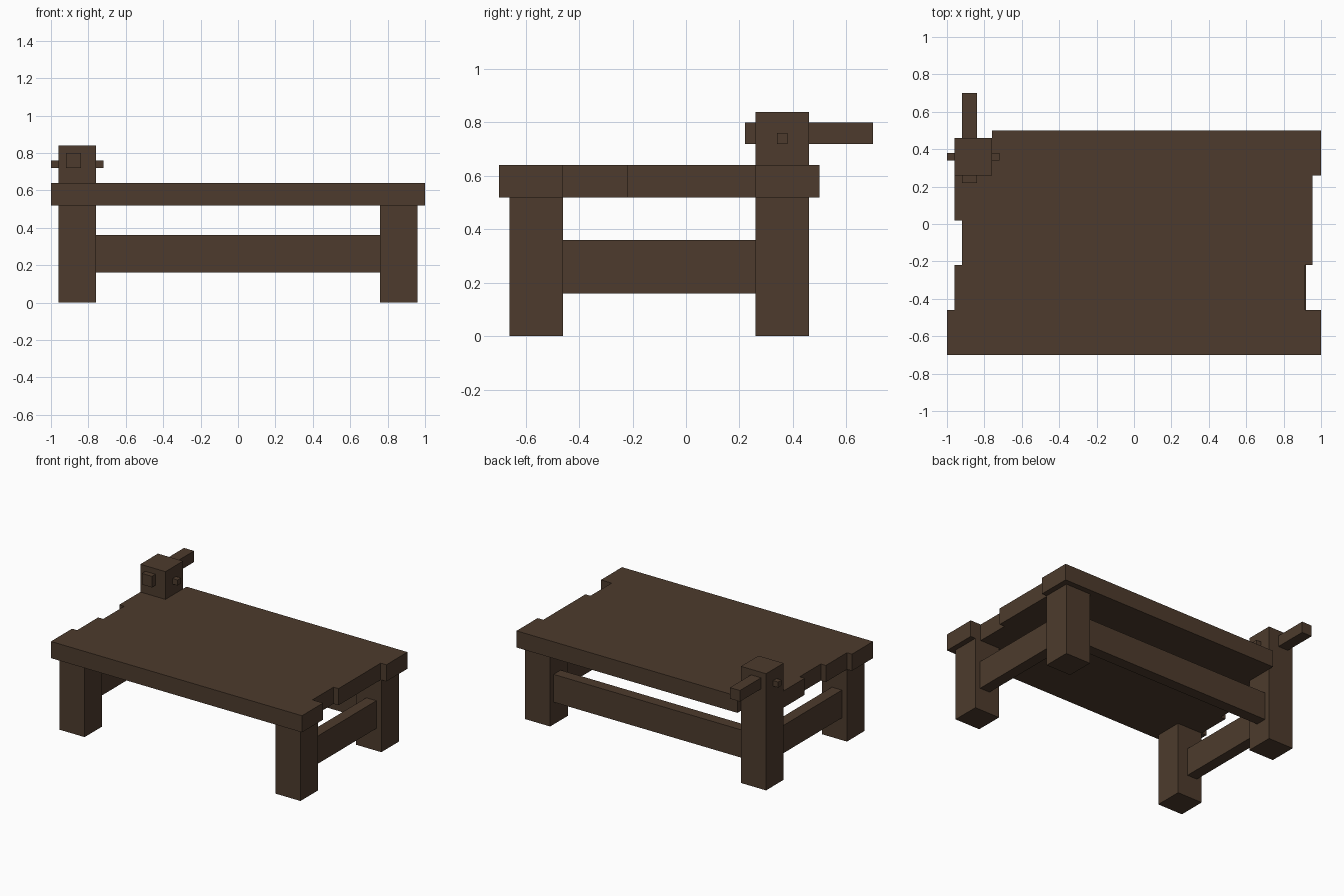
import bpy

cube = bpy.data.objects.get("Cube")
if cube:
    bpy.data.objects.remove(cube, do_unlink=True)

wood = bpy.data.materials.new("dark_brown_wood")
wood.use_nodes = True
colour = (0.075, 0.044, 0.026, 1)
wood.diffuse_color = colour
bsdf = wood.node_tree.nodes["Principled BSDF"]
bsdf.inputs["Base Color"].default_value = colour
bsdf.inputs["Roughness"].default_value = 0.9


def box(name, x, y, z):
    """Square-edged timber spanning the given (low, high) ranges."""
    bpy.ops.mesh.primitive_cube_add(size=1)
    ob = bpy.context.object
    ob.name = name
    for v in ob.data.vertices:
        v.co = [(lo + hi) / 2 + c * (hi - lo) for c, (lo, hi) in zip(v.co, (x, y, z))]
    ob.data.materials.append(wood)
    return ob


# Uneven planks of the bench top, front to back
plank_depth = 0.24
plank_ends = [(-1, 1), (-0.96, 0.915), (-0.92, 0.955), (-0.96, 0.955), (-0.76, 1)]
for i, ends in enumerate(plank_ends):
    y = -0.7 + i * plank_depth
    box(f"top_plank_{i + 1}", ends, (y, y + plank_depth), (0.52, 0.64))

# Legs and side rails; the right back leg rises through the top as a post
for side, s in (("right", -1), ("left", 1)):
    leg_x = sorted((s * 0.76, s * 0.96))
    rail_x = sorted((s * 0.84, s * 0.92))
    box(f"{side}_front_leg", leg_x, (-0.66, -0.46), (0, 0.52))
    if s < 0:
        box("right_back_post", leg_x, (0.26, 0.46), (0, 0.84))
    else:
        box("left_back_leg", leg_x, (0.26, 0.46), (0, 0.52))
    box(f"{side}_rail", rail_x, (-0.46, 0.26), (0.16, 0.36))

# Back rail
box("back_rail", (-0.76, 0.76), (0.34, 0.42), (0.16, 0.36))

# Sliding bar and cross peg through the post
box("post_bar", (-0.92, -0.84), (0.22, 0.7), (0.72, 0.8))
box("post_peg", (-1, -0.72), (0.34, 0.38), (0.72, 0.76))
